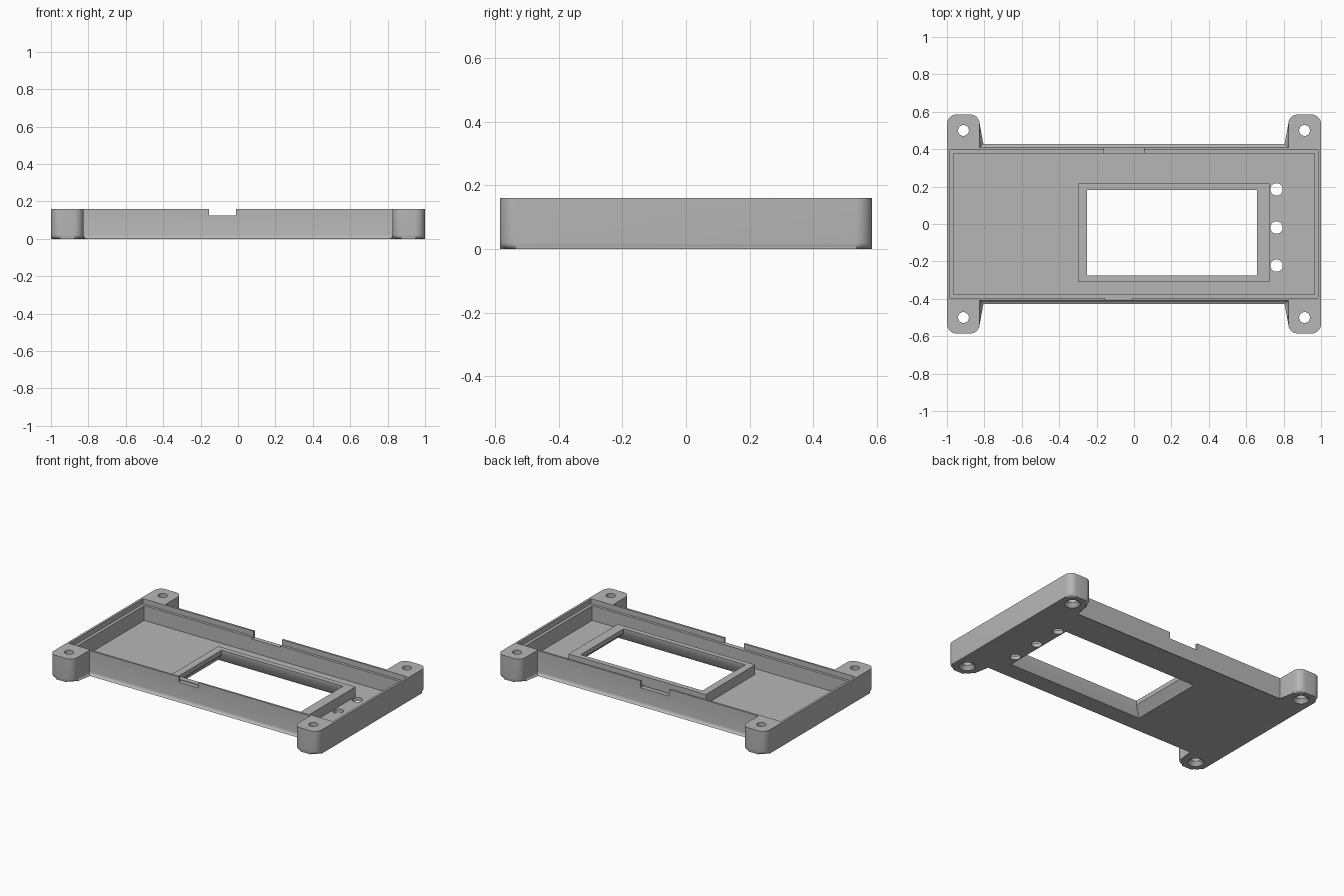
import bpy, bmesh, math

cube = bpy.data.objects.get("Cube")
if cube:
    bpy.data.objects.remove(cube, do_unlink=True)

H, FLOOR, LEDGE = 0.16, 0.025, 0.125      # rim, floor and ledge heights
HALF_Y, FOOT_Y, FOOT_X = 0.408, 0.585, 0.825

grey = bpy.data.materials.new("plain grey")
grey.use_nodes = True
colour = (0.47, 0.47, 0.47, 1)
grey.diffuse_color = colour
grey.node_tree.nodes["Principled BSDF"].inputs["Base Color"].default_value = colour


def rect(x0, x1, y0, y1):
    return [(x0, y0), (x1, y0), (x1, y1), (x0, y1)]


def arc(x, y, r, start, sweep, n):
    return [(x + r * math.cos(math.radians(start + sweep * i / n)),
             y + r * math.sin(math.radians(start + sweep * i / n))) for i in range(n + 1)]


def circle(x, y, r):
    return arc(x, y, r, 0, 360, 32)[:-1]


def loft(name, layers, round_bottom=0):
    """Solid skinned through (z, outline) layers, bottom to top."""
    bm = bmesh.new()
    rings = [[bm.verts.new((x, y, z)) for x, y in pts] for z, pts in layers]
    bottom = bm.faces.new(rings[0][::-1])
    bm.faces.new(rings[-1])
    for a, b in zip(rings, rings[1:]):
        for i in range(len(a)):
            j = (i + 1) % len(a)
            bm.faces.new((a[i], a[j], b[j], b[i]))
    if round_bottom:
        bmesh.ops.bevel(bm, geom=list(bottom.edges), offset=round_bottom, segments=4,
                        profile=0.5, affect='EDGES', clamp_overlap=False)
    bmesh.ops.recalc_face_normals(bm, faces=bm.faces[:])
    mesh = bpy.data.meshes.new(name)
    bm.to_mesh(mesh)
    bm.free()
    mesh.materials.append(grey)
    obj = bpy.data.objects.new(name, mesh)
    bpy.context.collection.objects.link(obj)
    return obj


def combine(target, tool, operation='DIFFERENCE'):
    """Apply a boolean and discard the tool."""
    mod = target.modifiers.new("boolean", 'BOOLEAN')
    mod.operation, mod.object, mod.solver = operation, tool, 'EXACT'
    bpy.context.view_layer.objects.active = target
    bpy.ops.object.modifier_apply(modifier=mod.name)
    bpy.data.objects.remove(tool, do_unlink=True)


# Outline: wide tray with a rounded mounting foot at every corner
r = 0.05
quarter = [(FOOT_X, HALF_Y)]
quarter += arc(FOOT_X + r, FOOT_Y - r, r, 180, -90, 8)
quarter += arc(1 - r, FOOT_Y - r, r, 90, -90, 8)
half = quarter + [(x, -y) for x, y in reversed(quarter)]
outline = half + [(-x, y) for x, y in reversed(half)]
case = loft("enclosure_lid", [(0, outline), (H, outline)], round_bottom=0.02)

# Interior, with a stepped ledge below a thin lip
combine(case, loft("cavity", [(FLOOR, rect(-.965, .965, -.377, .377)),
                              (H + .1, rect(-.965, .965, -.377, .377))]))
combine(case, loft("lip_step", [(LEDGE, rect(-.985, .985, -.395, .395)),
                                (H + .1, rect(-.985, .985, -.395, .395))]))

# Raised window frame, with an opening that flares towards the underside
frame = rect(-.3, .725, -.31, .217)
opening = rect(-.25, .658, -.275, .182)
combine(case, loft("window_frame", [(.01, frame), (.09, frame)]), 'UNION')
flare = rect(-.298, .723, -.308, .215)
combine(case, loft("window_cut", [(-.02, flare), (0, flare), (.06, opening), (.2, opening)]))

# Cable notches in the front and back walls
combine(case, loft("front_notch", [(LEDGE, rect(-.155, -.01, -.5, -.39)),
                                   (.3, rect(-.155, -.01, -.5, -.39))]))
combine(case, loft("back_notch", [(.115, rect(-.16, .053, .36, .5)),
                                  (.3, rect(-.16, .053, .36, .5))]))

# Row of button holes beside the window
for y in (-.222, -.019, .185):
    hole = circle(.762, y, .033)
    combine(case, loft("button_hole", [(-.1, hole), (.3, hole)]))

# Screw holes through the feet, countersunk from below
for sx in (-1, 1):
    for sy in (-1, 1):
        x, y = sx * .912, sy * .5
        combine(case, loft("screw_hole", [(-.02, circle(x, y, .05)), (0, circle(x, y, .05)),
                                          (.025, circle(x, y, .029)), (.3, circle(x, y, .029))]))

# Smooth the fillets and holes, keeping real edges crisp
bpy.ops.object.select_all(action='DESELECT')
case.select_set(True)
bpy.context.view_layer.objects.active = case
bpy.ops.object.shade_smooth_by_angle(angle=math.radians(30))
